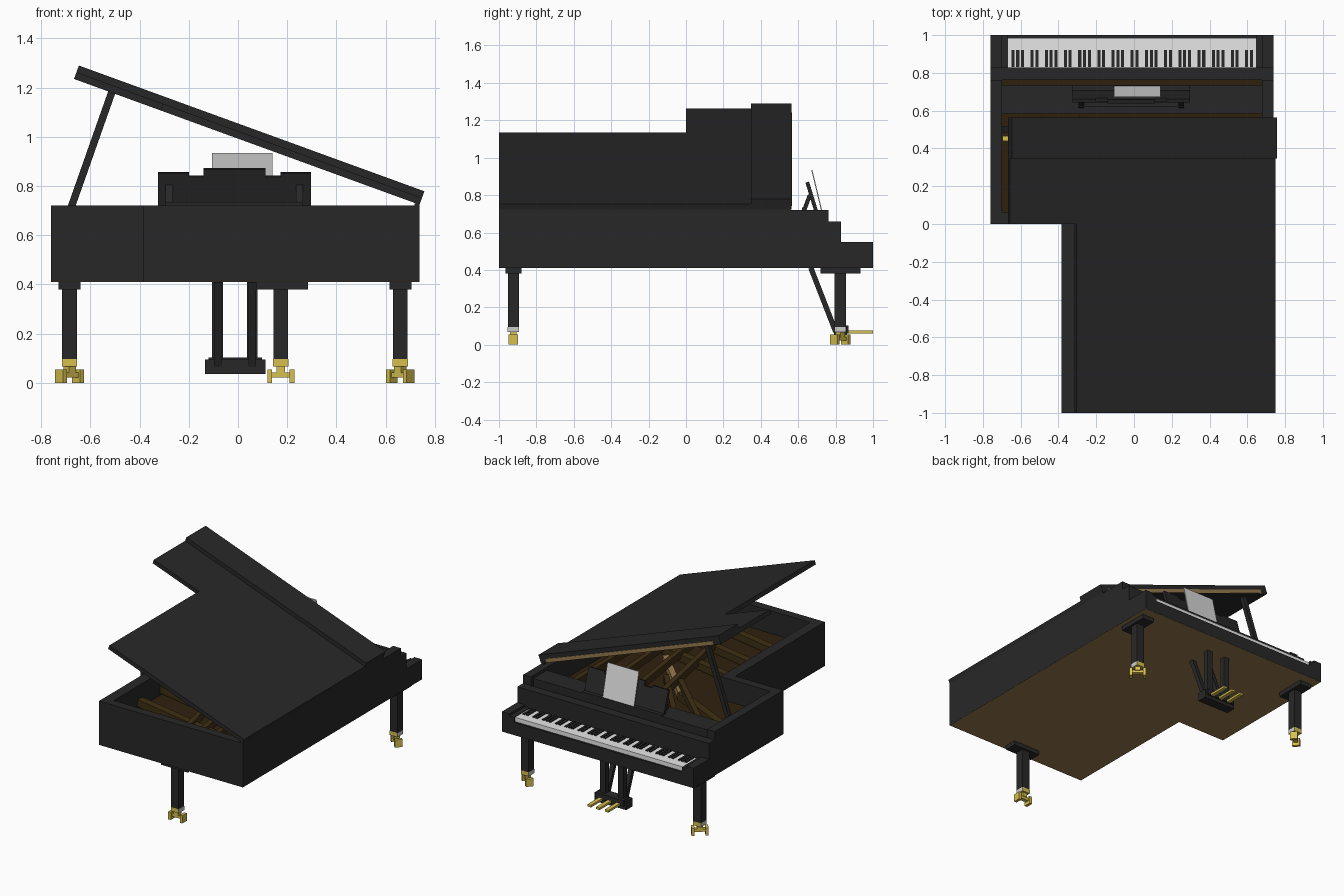
import bpy, bmesh, math
from mathutils import Matrix, Vector

if "Cube" in bpy.data.objects:
    bpy.data.objects.remove(bpy.data.objects["Cube"])


def material(name, rgb):
    m = bpy.data.materials.new(name)
    m.diffuse_color = (*rgb, 1)
    m.use_nodes = True
    m.node_tree.nodes["Principled BSDF"].inputs["Base Color"].default_value = m.diffuse_color
    return m


BLACK = material("black_lacquer", (0.0205, 0.0205, 0.0205))
WOOD = material("wood", (0.31, 0.195, 0.08))
DARKWOOD = material("dark_wood", (0.028, 0.0155, 0.004))
BARWOOD = material("bar_wood", (0.05, 0.028, 0.007))
GOLD = material("brass", (0.68, 0.53, 0.08))
WHITE = material("ivory_white", (0.8, 0.8, 0.8))
PAPER = material("paper_grey", (0.7, 0.7, 0.7))
STEEL = material("steel_grey", (0.6, 0.6, 0.6))


def prism(name, pts, z0, z1, mat, matrix=None):
    """Extrude a flat outline (x, y) from z0 to z1."""
    bm = bmesh.new()
    face = bm.faces.new([bm.verts.new((x, y, z0)) for x, y in pts])
    top = bmesh.ops.extrude_face_region(bm, geom=[face])["geom"]
    bmesh.ops.translate(bm, vec=(0, 0, z1 - z0),
                        verts=[g for g in top if isinstance(g, bmesh.types.BMVert)])
    bmesh.ops.recalc_face_normals(bm, faces=bm.faces)
    me = bpy.data.meshes.new(name)
    bm.to_mesh(me)
    bm.free()
    me.materials.append(mat)
    ob = bpy.data.objects.new(name, me)
    if matrix:
        ob.matrix_world = matrix
    bpy.context.collection.objects.link(ob)
    return ob


def box(name, x, y, z, mat, matrix=None):
    pts = [(x[0], y[0]), (x[1], y[0]), (x[1], y[1]), (x[0], y[1])]
    return prism(name, pts, z[0], z[1], mat, matrix)


def beam(name, a, b, w, d, mat):
    """Square bar of width w and depth d between two points."""
    a, b = Vector(a), Vector(b)
    v = b - a
    m = Matrix.Translation(a) @ v.to_track_quat('Z', 'Y').to_matrix().to_4x4()
    return box(name, (-w / 2, w / 2), (-d / 2, d / 2), (0, v.length), mat, m)


L, R, S = -0.76, 0.738, -0.385   # left side, right side, tail step
T, U = 0.06, 0.074               # rim thickness, thicker at the tail step

# Case: open rim, bottom board, sound board
prism("rim", [(L, 0.762), (L, 0), (S, 0), (S, -1), (R, -1), (R, 0.762), (R - T, 0.762),
              (R - T, -1 + T), (S + U, -1 + T), (S + U, T), (L + T, T), (L + T, 0.762)],
      0.411, 0.72, BLACK)
prism("bottom_board", [(L, 1), (L, 0), (S, 0), (S, -1), (R, -1), (R, 1)], 0.41, 0.411, WOOD)
prism("sound_board", [(L + T, 0.762), (L + T, T), (S + U, T), (S + U, -1 + T),
                      (R - T, -1 + T), (R - T, 0.762)], 0.53, 0.56, DARKWOOD)

# Inner frame bars and bridges
for i in range(6):
    x = -0.5 + i * 0.2
    end = (min(x * 0.55 + 0.25, 0.62), -0.85 if x > -0.2 else 0.1, 0.62)
    beam("frame_bar", (x, 0.56, 0.64), end, 0.035, 0.05, BARWOOD)
for y in (-0.75, -0.5, -0.25):
    beam("cross_bar", (S + U, y + 0.1, 0.60), (R - T, y - 0.1, 0.60), 0.05, 0.05, BARWOOD)
beam("bass_bridge", (0.3, -0.2, 0.585), (-0.1, 0.2, 0.585), 0.04, 0.05, WOOD)
beam("treble_bridge", (-0.1, 0.2, 0.585), (-0.62, 0.45, 0.585), 0.05, 0.05, BARWOOD)
box("brass_plate", (-0.695, -0.66), (0.44, 0.465), (0.56, 0.63), GOLD)
box("pin_block", (L + T, R - T), (0.585, 0.735), (0.56, 0.70), BLACK)

# Keyboard area
box("key_bed", (L, R), (0.762, 1.0), (0.411, 0.50), BLACK)
box("fall_board", (L, R), (0.762, 0.828), (0.50, 0.66), BLACK)
for x0, x1, z in ((L, L + T, 0.55), (R - T, R, 0.55), (L + T, -0.668, 0.535), (0.645, R - T, 0.535)):
    box("key_cheek", (x0, x1), (0.828, 1.0), (0.50, z), BLACK)
box("white_keys", (-0.668, 0.645), (0.828, 0.986), (0.50, 0.53), WHITE)
pitch = 1.313 / 52
for i in range(1, 52):
    # counted from the treble end, where the octave ends on C
    if i % 7 in (1, 2, 3, 5, 6):
        x = -0.666 + i * pitch
        box("black_key", (x - 0.008, x + 0.008), (0.832, 0.922), (0.53, 0.537), BLACK)

# Lid, hinged on the right side and raised 20 degrees
hinge = Matrix.Translation((R, 0, 0.724)) @ Matrix.Rotation(math.radians(20), 4, 'Y')
prism("lid", [(0, -1), (0, 0.563), (-1.495, 0.563), (-1.495, 0), (-1.12, 0), (-1.12, -1)],
      0, 0.029, BLACK, hinge)
box("lid_flap", (-1.495, 0), (0.348, 0.563), (0.029, 0.058), BLACK, hinge)
box("lid_edge_strip", (-1.44, -0.05), (0.563, 0.567), (0.002, 0.027), WOOD, hinge)
box("lid_hinge", (R - 0.02, R), (-1, 0.56), (0.715, 0.728), BLACK)
beam("lid_prop", (-0.69, 0.5, 0.68), (-0.512, 0.5, 1.185), 0.03, 0.03, BLACK)

# Music desk: stepped panel leaning back, with shelf, struts and sheet
upright = (Matrix.Translation((0, 0.70, 0.70)) @ Matrix.Rotation(math.radians(17), 4, 'X')
           @ Matrix.Rotation(math.radians(90), 4, 'X'))
prism("music_desk", [(-0.325, 0), (0.297, 0), (0.297, 0.162), (0.172, 0.162), (0.172, 0.146),
                     (0.112, 0.146), (0.112, 0.177), (-0.14, 0.177), (-0.14, 0.146),
                     (-0.2, 0.146), (-0.2, 0.162), (-0.325, 0.162)], -0.01, 0.01, BLACK, upright)
box("desk_shelf", (-0.325, 0.297), (0.69, 0.735), (0.70, 0.708), BLACK)
box("desk_foot", (-0.295, 0.265), (0.62, 0.645), (0.70, 0.735), BLACK)
for x in (-0.28, 0.25):
    beam("desk_strut", (x, 0.625, 0.70), (x, 0.662, 0.80), 0.03, 0.022, BLACK)
sheet = Matrix.Translation((0, 0.728, 0.705)) @ Matrix.Rotation(math.radians(13.5), 4, 'X')
box("sheet_music", (-0.105, 0.14), (-0.003, 0.003), (0, 0.236), PAPER, sheet)


# Legs with caps and brass casters
def leg(x, y, cap_x, cap_y, turn):
    box("leg_cap", (x - cap_x[0], x + cap_x[1]), (y - cap_y, y + cap_y), (0.38, 0.4115), BLACK)
    box("leg", (x - 0.03, x + 0.03), (y - 0.03, y + 0.03), (0.095, 0.38), BLACK)
    m = Matrix.Translation((x, y, 0))
    ferrule = box("caster_ferrule", (-0.031, 0.031), (-0.031, 0.031), (0.067, 0.096), GOLD, m)
    ferrule.data.materials.append(STEEL)
    for f in ferrule.data.polygons:      # side plates in steel
        f.material_index = int(abs(f.normal.x) > 0.9)
    m = m @ Matrix.Rotation(math.radians(turn), 4, 'Z')
    box("caster_neck", (-0.018, 0.018), (-0.018, 0.018), (0.04, 0.067), GOLD, m)
    box("caster_axle", (-0.04, 0.04), (-0.014, 0.014), (0.022, 0.042), GOLD, m)
    for s in (-1, 1):
        box("caster_wheel", (s * 0.045 - 0.01, s * 0.045 + 0.01), (-0.025, 0.025),
            (0, 0.054), GOLD, m)


leg(-0.685, 0.825, (0.045, 0.045), 0.107, 40)
leg(0.66, 0.825, (0.045, 0.045), 0.107, -40)
leg(0.174, -0.923, (0.1, 0.11), 0.043, 0)

# Pedal lyre
box("pedal_box", (-0.135, 0.112), (0.79, 0.86), (0.035, 0.095), BLACK)
box("pedal_box_top", (-0.12, 0.097), (0.8, 0.87), (0.06, 0.102), BLACK)
for x in (-0.083, 0.058):
    box("lyre_post", (x - 0.022, x + 0.022), (0.81, 0.845), (0.10, 0.412), BLACK)
    beam("lyre_strut", (x, 0.80, 0.07), (x, 0.667, 0.412), 0.03, 0.028, BLACK)
for x in (-0.08, -0.012, 0.056):
    box("pedal", (x - 0.014, x + 0.014), (0.86, 1.0), (0.06, 0.075), GOLD)
